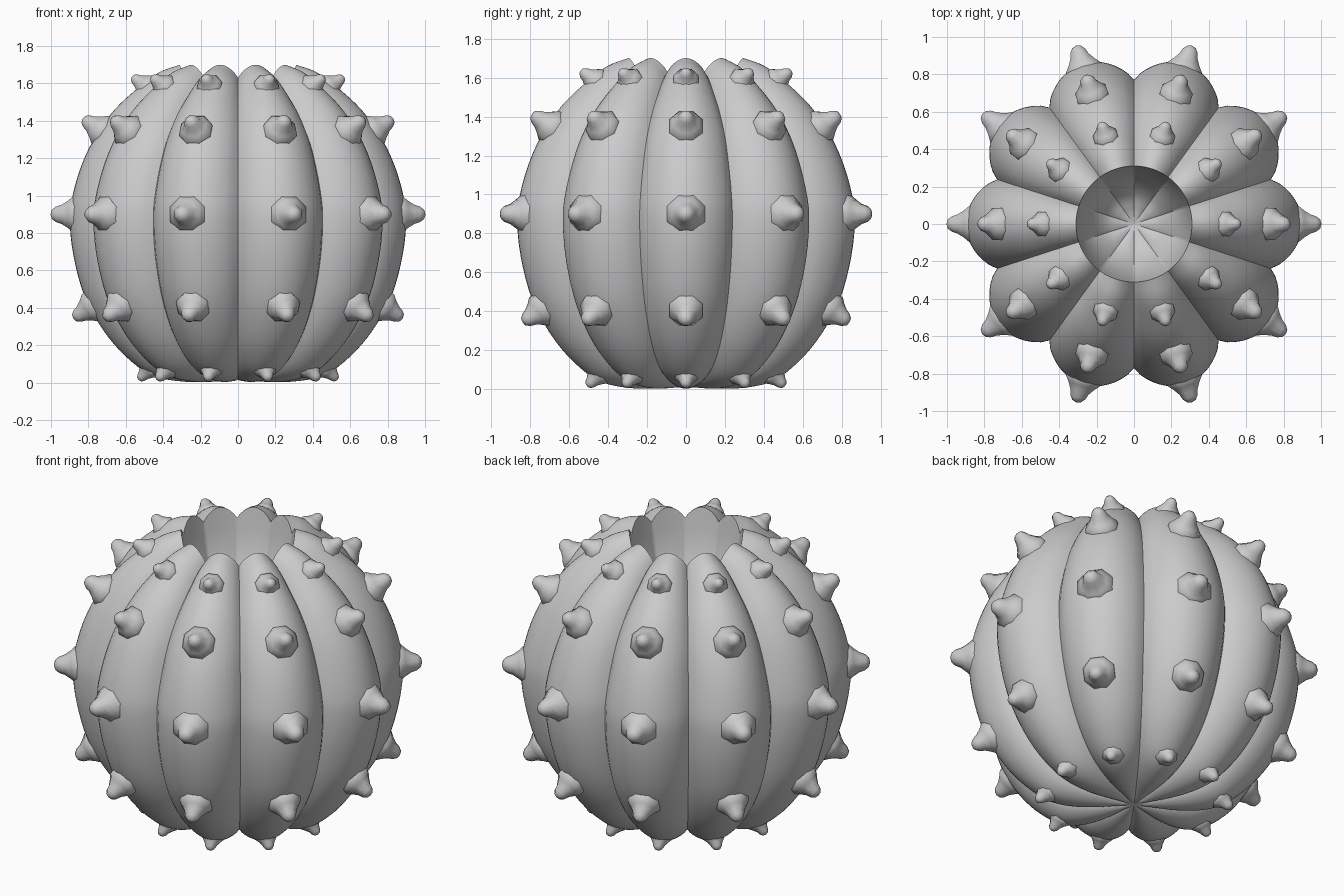
import bpy, bmesh, math
from mathutils import Vector, Matrix

if "Cube" in bpy.data.objects:
    bpy.data.objects.remove(bpy.data.objects["Cube"])

RIBS = 10
SEGS = 160


def smooth_path(pts, n=4):
    """Catmull-Rom through tuples of numbers."""
    v = [Vector(p) for p in pts]
    v = [2 * v[0] - v[1]] + v + [2 * v[-1] - v[-2]]
    out = []
    for i in range(1, len(v) - 2):
        a, b, c, d = v[i - 1:i + 3]
        for k in range(n):
            t = k / n
            out.append(0.5 * (2 * b + (c - a) * t + (2 * a - 5 * b + 4 * c - d) * t * t
                              + (3 * b - a - 3 * c + d) * t ** 3))
    return out + [v[-2]]


def finish(bm, name, angle):
    bmesh.ops.recalc_face_normals(bm, faces=bm.faces)
    me = bpy.data.meshes.new(name)
    bm.to_mesh(me)
    bm.free()
    ob = bpy.data.objects.new(name, me)
    bpy.context.collection.objects.link(ob)
    bpy.ops.object.select_all(action='DESELECT')
    ob.select_set(True)
    bpy.context.view_layer.objects.active = ob
    bpy.ops.object.shade_smooth_by_angle(angle=math.radians(angle))
    return ob


def skin(bm, rings, first, last):
    """Bridge equal rings and cap both ends with a fan to a point."""
    n = len(rings[0])
    for i in range(n):
        j = (i + 1) % n
        for a, b in zip(rings, rings[1:]):
            bm.faces.new((a[i], a[j], b[j], b[i]))
        bm.faces.new((first, rings[0][j], rings[0][i]))
        bm.faces.new((last, rings[-1][i], rings[-1][j]))


# Ribbed body: (crest radius, crest z, valley radius, valley z)
bowl = [(0.06, 1.21, 0.06, 1.205), (0.15, 1.26, 0.15, 1.245), (0.23, 1.37, 0.23, 1.34),
        (0.28, 1.52, 0.28, 1.47), (0.31, 1.70, 0.31, 1.63)]
outer = [(0.31, 1.70, 0.31, 1.63), (0.42, 1.66, 0.38, 1.59), (0.53, 1.58, 0.46, 1.52),
         (0.66, 1.46, 0.56, 1.42), (0.76, 1.32, 0.65, 1.29), (0.83, 1.18, 0.71, 1.15),
         (0.88, 1.02, 0.755, 1.0), (0.90, 0.88, 0.77, 0.88), (0.88, 0.68, 0.755, 0.69),
         (0.82, 0.46, 0.70, 0.48), (0.72, 0.28, 0.62, 0.31), (0.60, 0.14, 0.52, 0.18),
         (0.46, 0.04, 0.40, 0.09), (0.28, 0.005, 0.25, 0.04), (0.06, 0.01, 0.06, 0.02)]
bm = bmesh.new()
rings = []
for cr, cz, vr, vz in smooth_path(bowl) + smooth_path(outer)[1:]:
    ring = []
    for i in range(SEGS):
        a = 2 * math.pi * i / SEGS
        w = abs(math.cos(RIBS / 2 * a)) ** 0.8
        r, z = vr + (cr - vr) * w, vz + (cz - vz) * w
        ring.append(bm.verts.new((r * math.cos(a), r * math.sin(a), max(z, 0))))
    rings.append(ring)
skin(bm, rings, bm.verts.new((0, 0, 1.20)), bm.verts.new((0, 0, 0.015)))
finish(bm, "ribbed_body", 50)

# Blunt spikes along each rib: (row, radius, z, tilt in degrees, size)
rows = [("base", 0.48, 0.07, -48, 0.65), ("lower", 0.79, 0.40, -32, 0.92),
        ("middle", 0.88, 0.90, 0, 1.05), ("upper", 0.74, 1.355, 32, 0.92),
        ("top", 0.50, 1.59, 34, 0.70)]
spike = [(0.10, -0.03), (0.10, 0.0), (0.075, 0.028), (0.053, 0.06), (0.042, 0.09), (0.025, 0.11)]
for name, rad, z, tilt, size in rows:
    bm = bmesh.new()
    for k in range(RIBS):
        m = (Matrix.Rotation(2 * math.pi * k / RIBS, 4, 'Z') @ Matrix.Translation((rad, 0, z))
             @ Matrix.Rotation(math.radians(90 - tilt), 4, 'Y') @ Matrix.Scale(size, 4))
        rings = []
        for r, h in spike:
            rings.append([bm.verts.new(m @ Vector((r * math.cos(a), r * math.sin(a), h)))
                          for a in [math.pi / 4 * (i + 0.5) for i in range(8)]])
        skin(bm, rings, bm.verts.new(m @ Vector((0, 0, -0.03))),
             bm.verts.new(m @ Vector((0, 0, 0.117))))
    finish(bm, name + "_spikes", 60)
